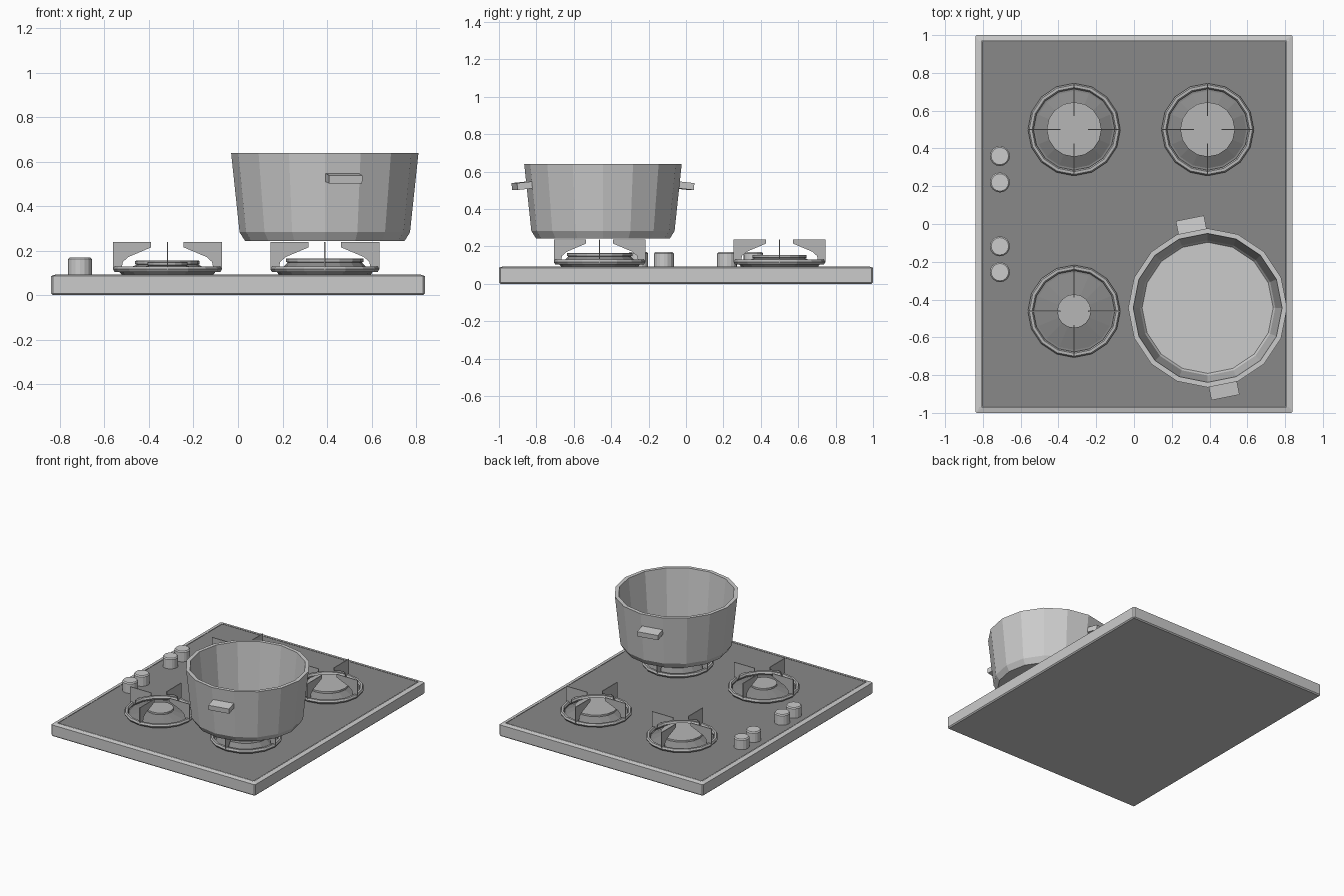
import bpy, bmesh
from math import cos, sin, pi, radians
from mathutils import Matrix

if "Cube" in bpy.data.objects:
    bpy.data.objects.remove(bpy.data.objects["Cube"])


def grey(name, value):
    mat = bpy.data.materials.new(name)
    mat.diffuse_color = (value, value, value, 1)
    mat.use_nodes = True
    mat.node_tree.nodes["Principled BSDF"].inputs["Base Color"].default_value = mat.diffuse_color
    return mat


DARK = grey("dark_enamel", .25)
IRON = grey("cast_iron", .47)


def finish(name, bm, loc=(0, 0, 0), mat=None):
    bmesh.ops.recalc_face_normals(bm, faces=bm.faces)
    mesh = bpy.data.meshes.new(name)
    bm.to_mesh(mesh)
    bm.free()
    if mat:
        mesh.materials.append(mat)
    obj = bpy.data.objects.new(name, mesh)
    obj.location = loc
    bpy.context.collection.objects.link(obj)
    return obj


def lathe(name, profile, loc, n=16, closed=False, mat=None):
    """Revolve (radius, z) points; open profiles are capped, closed ones form a ring."""
    bm = bmesh.new()
    rings = [[bm.verts.new((r * cos(2 * pi * i / n), r * sin(2 * pi * i / n), z))
              for i in range(n)] for r, z in profile]
    pairs = list(zip(rings, rings[1:]))
    if closed:
        pairs.append((rings[-1], rings[0]))
    else:
        bm.faces.new(rings[0])
        bm.faces.new(rings[-1])
    for a, b in pairs:
        for i in range(n):
            j = (i + 1) % n
            bm.faces.new((a[i], a[j], b[j], b[i]))
    return finish(name, bm, loc, mat)


def box(bm, size, matrix):
    return bmesh.ops.create_cube(bm, size=1, matrix=matrix @ Matrix.Diagonal((*size, 1)))


# Hob body: chamfered slab whose rim slopes gently up to the worktop panel
RIM, TOP = .034, .093
bm = bmesh.new()
box(bm, (1.68, 2.0, .086), Matrix.Translation((0, 0, .043)))
edges = [e for e in bm.edges if min(v.co.z for v in e.verts) < .04]
bmesh.ops.bevel(bm, geom=edges, offset=.008, segments=1, affect='EDGES')
bm.normal_update()
top = max(bm.faces, key=lambda f: f.calc_center_median().z + f.normal.z)
bmesh.ops.inset_region(bm, faces=[top], thickness=RIM, depth=TOP - .086)
bmesh.ops.delete(bm, geom=[top], context='FACES_ONLY')
finish("hob_body", bm)

# Dark worktop panel filling the rim
bm = bmesh.new()
bmesh.ops.create_grid(bm, x_segments=1, y_segments=1, size=1,
                      matrix=Matrix.Translation((0, 0, TOP))
                      @ Matrix.Diagonal((.84 - RIM, 1 - RIM, 1, 1)))
for f in bm.faces:
    if f.normal.z < 0:
        f.normal_flip()
finish("worktop_panel", bm, mat=DARK)


# Pan supports: four thin plates around each burner
def pan_support(name, loc):
    outline = [(.245, .115), (.245, .238), (.073, .238),
               (.073, .215), (.175, .172), (.20, .15), (.208, .115)]
    bm = bmesh.new()
    for k in range(4):
        rot = Matrix.Rotation(k * pi / 2, 4, 'Z')
        face = bm.faces.new([bm.verts.new((r, -0.003, z)) for r, z in outline])
        ext = bmesh.ops.extrude_face_region(bm, geom=[face], use_keep_orig=True)
        moved = [v for v in ext["geom"] if isinstance(v, bmesh.types.BMVert)]
        bmesh.ops.translate(bm, verts=moved, vec=(0, 0.006, 0))
        bmesh.ops.transform(bm, matrix=rot, verts=list(face.verts) + moved)
    finish(name, bm, loc, IRON)


# Burners: support ring, drip base, flame cap and pan support
burners = {"back_left": (-.317, .50, .145, .155), "back_right": (.39, .50, .145, .155),
           "front_left": (-.317, -.462, .09, .15), "front_right": (.39, -.462, .175, .165)}
for place, (x, y, r, h) in burners.items():
    loc = (x, y, 0)
    ring = [(.23 + .015 * cos(a * pi / 3), .117 + .015 * sin(a * pi / 3)) for a in range(6)]
    lathe(f"burner_ring_{place}", ring, loc, closed=True, mat=IRON)
    lathe(f"burner_base_{place}",
          [(.20, .085), (.217, .106), (.205, .106), (r - .01, h - .016)], loc, mat=DARK)
    lathe(f"burner_cap_{place}",
          [(r - .012, h - .02), (r, h - .015), (r, h - .002), (r - .003, h)], loc, mat=IRON)
    pan_support(f"pan_support_{place}", loc)

# Control knobs
for i, y in enumerate((.36, .22, -.118, -.255)):
    lathe(f"knob_{i + 1}", [(.053, .085), (.053, .162), (.046, .17)], (-.71, y, 0))

# Cooking pot: outer wall, rim, inner wall and floor in one profile
pot_x, pot_y = .39, -.444
lathe("pot", [(.358, .243), (.383, .283), (.421, .64), (.394, .64),
              (.358, .292), (.347, .275)], (pot_x, pot_y, 0))

# Pot handles, centred on opposite facets and square to the sloping wall
bm = bmesh.new()
for angle in (101.25, -78.75):
    box(bm, (.09, .152, .037),
        Matrix.Rotation(radians(angle), 4, 'Z')
        @ Matrix.Translation((.437, 0, .525))
        @ Matrix.Rotation(radians(6), 4, 'Y'))
finish("pot_handles", bm, (pot_x, pot_y, 0))
